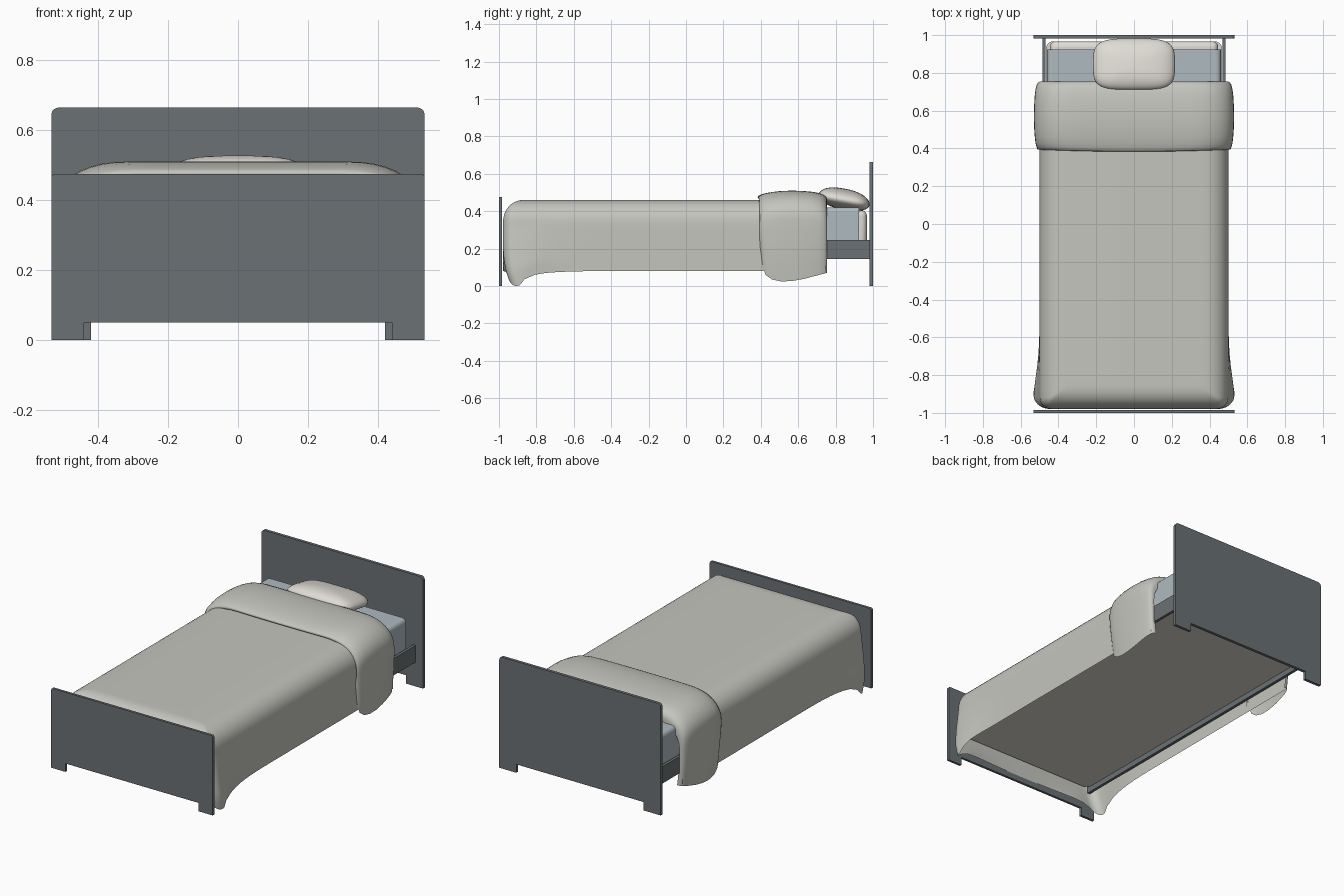
import bpy, bmesh
from math import sin, cos, pi, exp, hypot, copysign

if "Cube" in bpy.data.objects:
    bpy.data.objects.remove(bpy.data.objects["Cube"])


def material(name, rgb):
    m = bpy.data.materials.new(name)
    m.diffuse_color = (*rgb, 1)
    m.use_nodes = True
    m.node_tree.nodes["Principled BSDF"].inputs["Base Color"].default_value = m.diffuse_color
    return m


WOOD = material("grey_wood", (0.145, 0.165, 0.175))
SHEET = material("blue_sheet", (0.42, 0.49, 0.53))
CLOTH = material("grey_cloth", (0.56, 0.56, 0.52))
CREAM = material("cream", (0.74, 0.71, 0.66))


def make(name, verts, faces, mat, smooth=None):
    me = bpy.data.meshes.new(name)
    me.from_pydata(verts, [], faces)
    bm = bmesh.new()
    bm.from_mesh(me)
    bmesh.ops.remove_doubles(bm, verts=bm.verts, dist=0.0003)
    bmesh.ops.recalc_face_normals(bm, faces=bm.faces)
    bm.to_mesh(me)
    bm.free()
    me.materials.append(mat)
    ob = bpy.data.objects.new(name, me)
    bpy.context.collection.objects.link(ob)
    if smooth:
        bpy.ops.object.select_all(action='DESELECT')
        ob.select_set(True)
        bpy.context.view_layer.objects.active = ob
        bpy.ops.object.shade_smooth_by_angle(angle=smooth)
    return ob


# Box, optionally with one set of edges (picked by test) rounded
def box(name, x0, x1, y0, y1, z0, z1, mat, bevel=0, pick=lambda a, b: True):
    v = [(x, y, z) for x in (x0, x1) for y in (y0, y1) for z in (z0, z1)]
    f = [(0, 1, 3, 2), (4, 6, 7, 5), (0, 4, 5, 1), (2, 3, 7, 6), (0, 2, 6, 4), (1, 5, 7, 3)]
    ob = make(name, v, f, mat, 0.6)
    if bevel:
        bm = bmesh.new()
        bm.from_mesh(ob.data)
        edges = [e for e in bm.edges if pick(e.verts[0].co, e.verts[1].co)]
        bmesh.ops.bevel(bm, geom=edges, offset=bevel, segments=5, profile=0.5, affect='EDGES')
        bm.to_mesh(ob.data)
        bm.free()
    return ob


def grid_faces(rows, cols):
    return [(i * cols + j, i * cols + j + 1, (i + 1) * cols + j + 1, (i + 1) * cols + j)
            for i in range(rows - 1) for j in range(cols - 1)]


def lerp_table(table, t):
    for (a, p), (b, q) in zip(table, table[1:]):
        if t <= b:
            return p + (q - p) * max(0, t - a) / (b - a)
    return table[-1][1]


# End boards: outline with two short feet and rounded top corners
def board(name, y0, y1, h, foot, r):
    w = 0.533
    half = [(foot, 0.05), (foot, 0), (w, 0)]
    half += [(w - r + r * cos(a * pi / 12), h - r + r * sin(a * pi / 12)) for a in range(7)]
    prof = half + [(-x, z) for x, z in reversed(half)]
    n = len(prof)
    v = [(x, y, z) for y in (y0, y1) for x, z in prof]
    f = [tuple(range(n)), tuple(range(n, 2 * n))]
    f += [(i, (i + 1) % n, n + (i + 1) % n, n + i) for i in range(n)]
    make(name, v, f, WOOD, 0.5)


board("headboard", 0.982, 1.0, 0.664, 0.42, 0.02)
board("footboard", -1.0, -0.985, 0.475, 0.44, 0.01)

# Side rails
for side, s in (("left", -1), ("right", 1)):
    a, b = sorted((s * 0.468, s * 0.485))
    box(side + "_rail", a, b, -0.965, 0.982, 0.145, 0.245, WOOD)

# Bed base, mattress and the fitted sheet around it
upright = lambda a, b: abs(a.z - b.z) > 0.001
box("bed_base", -0.467, 0.467, -0.965, 0.967, 0.177, 0.215, CREAM, 0.04, upright)
box("mattress", -0.445, 0.445, -0.96, 0.967, 0.21, 0.405, CREAM, 0.03)
box("sheet", -0.46, 0.46, -0.93, 0.925, 0.213, 0.42, SHEET, 0.025,
    lambda a, b: min(a.z, b.z) > 0.4 and abs(a.x - b.x) < 0.01)


# Blanket: rings that run round three sides, rounded shoulder, then a hanging drape
def blanket():
    W, FRONT, BACK, R, TOP = 0.50, -0.979, 0.745, 0.06, 0.461
    SH, SX, SY = 0.13, 0.14, 0.12

    def ring(ix, iy):
        r = max(R - min(ix, iy), 0.015)
        w, f = W - ix, FRONT + iy
        pts = [(w, BACK + (f + r - BACK) * i / 30) for i in range(30)]
        pts += [(w - r + r * cos(a * pi / 16), f + r - r * sin(a * pi / 16)) for a in range(9)]
        pts += [((w - r) * (1 - i / 12), f) for i in range(1, 13)]
        return pts + [(-x, y) for x, y in reversed(pts[:-1])]

    outer = ring(0, 0)
    n = len(outer)
    verts = []
    for k in range(11):
        a = k / 10 * pi / 2
        c, s = cos(a) ** 0.9, sin(a) ** 0.9 if k else 0
        if k == 10:
            c, s = 0, 1
        verts += [(x, y, TOP - SH * (1 - c)) for x, y in ring(SX * (1 - s), SY * (1 - s))]
    for k in range(1, 13):
        t = k / 12
        for x, y in outer:
            # the drape sags to the floor and flares out at both front corners
            dx, dy = abs(x) - W, y + 0.945
            d = hypot(dx * 1.6, dy)
            bump = exp(-(d / 0.09) ** 2) * 0.75 + exp(-(d / 0.23) ** 2) * 0.25
            flare = exp(-(hypot(dx, dy) / 0.2) ** 2)
            hem = 0.08 - 0.08 * bump
            z = (TOP - SH) * (1 - t) + hem * t
            tuck = 0.032 * flare * t ** 4 if y < -0.9 else 0
            verts.append((x * (1 + 0.064 * flare * min(1, t * 1.3)), y + tuck, z))
    make("blanket", verts, grid_faces(23, n) + [tuple(range(n))], CLOTH, 1.0)


blanket()


# Turned-down fold: puffy arch swept along y, lips tucked in at both ends
def fold():
    ys = [0.400, 0.388, 0.383, 0.386, 0.40, 0.425, 0.46, 0.51, 0.57, 0.63, 0.68, 0.715, 0.738, 0.75, 0.755, 0.755]
    puff = [-0.1, 0.02, 0.2, 0.36, 0.52, 0.68, 0.83, 0.96, 1.0, 0.95, 0.84, 0.68, 0.46, 0.2, -0.15, -0.6]
    hems = [(0.383, 0.22), (0.39, 0.15), (0.40, 0.105), (0.425, 0.06), (0.46, 0.035), (0.52, 0.022),
            (0.6, 0.03), (0.76, 0.072)]
    verts = []
    for y, b in zip(ys, puff):
        w, top, hem = 0.502 + 0.028 * b, 0.466 + 0.044 * b, lerp_table(hems, y)
        rx, rz = 0.22, 0.15
        half = [(w - 0.015 * (1 - k / 8) ** 2, hem + (top - rz - hem) * k / 8) for k in range(8)]
        half += [(w - rx + rx * cos(k * pi / 20) ** 0.85, top - rz + rz * sin(k * pi / 20) ** 0.92)
                 for k in range(10)]
        half += [((w - rx) * (1 - k / 4), top) for k in range(5)]
        line = half + [(-x, z) for x, z in reversed(half[:-1])]
        verts += [(x, y + 0.012 * (x / 0.53) ** 2 * (y < 0.42), z) for x, z in line]
    make("blanket_fold", verts, grid_faces(len(ys), len(line)), CLOTH, 1.2)


fold()


# Pillow: squared-off cushion, tilted towards the headboard
def pillow():
    def p(c, e):
        return copysign(abs(c) ** e, c)
    N, M = 40, 20
    verts = []
    for i in range(M + 1):
        ph = pi * i / M
        rho, h = p(sin(ph), 0.85), cos(ph)
        for j in range(N + 1):
            a = 2 * pi * j / N
            x, y = p(cos(a), 0.5) * rho, p(sin(a), 0.55) * rho
            verts.append((0.217 * x, 0.845 + 0.137 * y,
                          0.460 - 0.024 * y + (0.061 if h > 0 else 0.052) * h))
    make("pillow", verts, grid_faces(M + 1, N + 1), CREAM, 1.5)


pillow()
